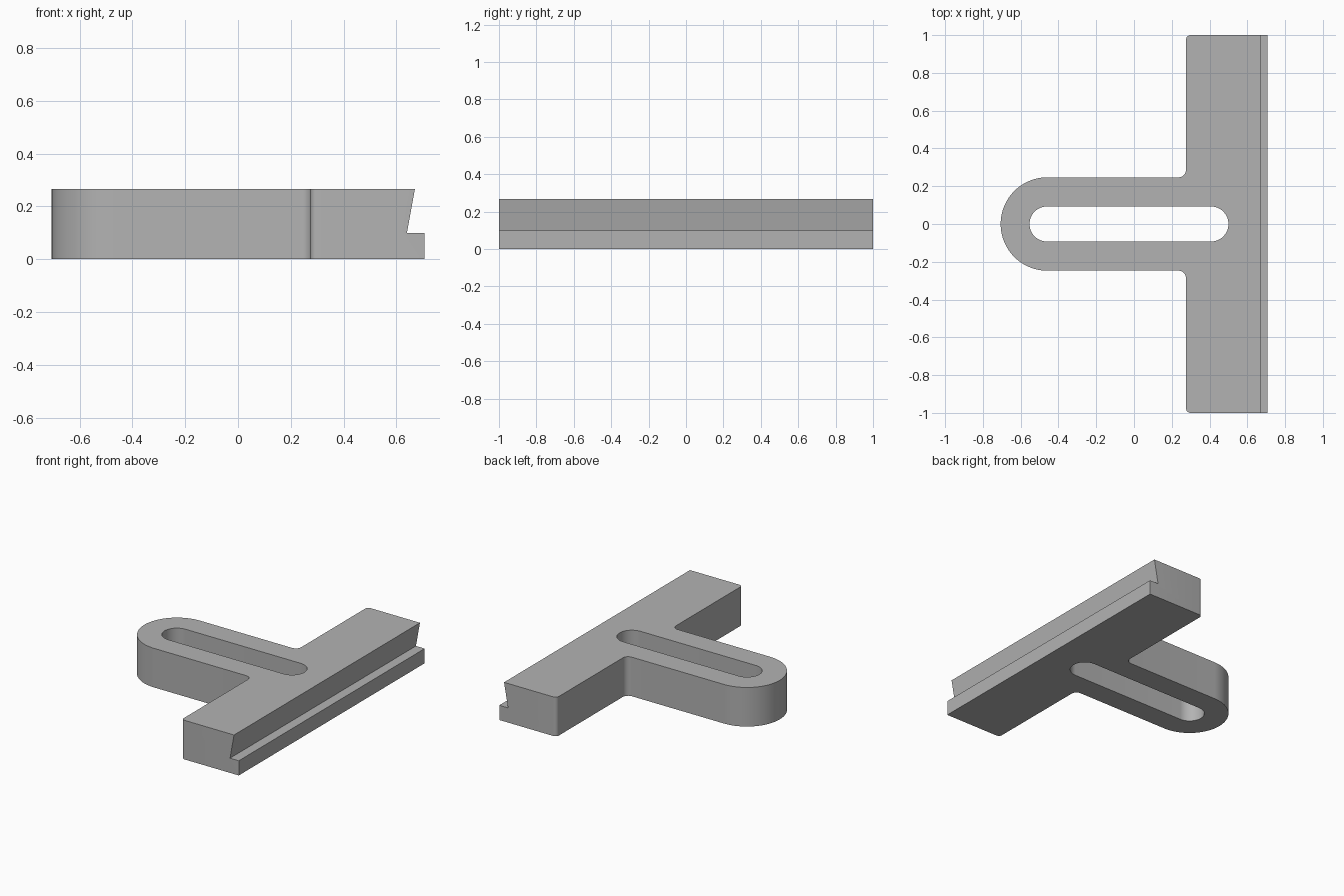
import bpy, bmesh
from math import pi, cos, sin
from mathutils import Vector

cube = bpy.data.objects.get("Cube")
if cube:
    bpy.data.objects.remove(cube, do_unlink=True)

HEIGHT, BACK, EDGE = 0.266, 0.706, 0.275
ARM, SLOT = 0.247, 0.093

grey = bpy.data.materials.new("plain grey")
grey.use_nodes = True
colour = (0.45, 0.45, 0.45, 1)
grey.diffuse_color = colour
grey.node_tree.nodes["Principled BSDF"].inputs["Base Color"].default_value = colour


def arc(cx, cy, r, start, end, steps):
    """Points along an arc, angles in quarter turns."""
    angles = [(start + (end - start) * i / steps) * pi / 2 for i in range(steps + 1)]
    return [(cx + r * cos(a), cy + r * sin(a)) for a in angles]


def prism(name, points, offset):
    """Extrude a closed 3D outline along an offset."""
    bm = bmesh.new()
    face = bm.faces.new([bm.verts.new(p) for p in points])
    grown = bmesh.ops.extrude_face_region(bm, geom=[face])["geom"]
    bmesh.ops.translate(bm, vec=Vector(offset),
                        verts=[g for g in grown if isinstance(g, bmesh.types.BMVert)])
    bmesh.ops.recalc_face_normals(bm, faces=bm.faces)
    mesh = bpy.data.meshes.new(name)
    bm.to_mesh(mesh)
    bm.free()
    mesh.materials.append(grey)
    obj = bpy.data.objects.new(name, mesh)
    bpy.context.collection.objects.link(obj)
    return obj


# T-shaped outline: rounded arm, inner fillets and rounded bar corners
FILLET, CORNER = 0.04, 0.025
upper = [(BACK, 1)]
upper += arc(EDGE + CORNER, 1 - CORNER, CORNER, 1, 2, 6)
upper += arc(EDGE - FILLET, ARM + FILLET, FILLET, 0, -1, 8)
upper += arc(ARM - BACK, 0, ARM, 1, 2, 24)
outline = upper + [(x, -y) for x, y in reversed(upper[:-1])]
body = prism("slotted_t_plate", [(x, y, 0) for x, y in outline], (0, 0, HEIGHT))

# Long adjustment slot
slot = arc(0.407, 0, SLOT, -1, 1, 32) + arc(-0.46, 0, SLOT, 1, 3, 32)
slot_cutter = prism("slot_cutter", [(x, y, -0.1) for x, y in slot], (0, 0, 0.6))

# Undercut locating ledge along the bar
profile = [(0.64, 0.1), (0.9, 0.1), (0.9, 0.43), (0.70, 0.43)]
ledge_cutter = prism("ledge_cutter", [(x, -1.2, z) for x, z in profile], (0, 2.4, 0))

bpy.ops.object.select_all(action='DESELECT')
body.select_set(True)
bpy.context.view_layer.objects.active = body
for cutter in (slot_cutter, ledge_cutter):
    cutter.hide_render = True
    mod = body.modifiers.new("cut", 'BOOLEAN')
    mod.operation, mod.solver, mod.object = 'DIFFERENCE', 'EXACT', cutter
    bpy.ops.object.modifier_apply(modifier=mod.name)
    bpy.data.objects.remove(cutter, do_unlink=True)

bpy.ops.object.shade_smooth_by_angle(angle=pi / 6)
